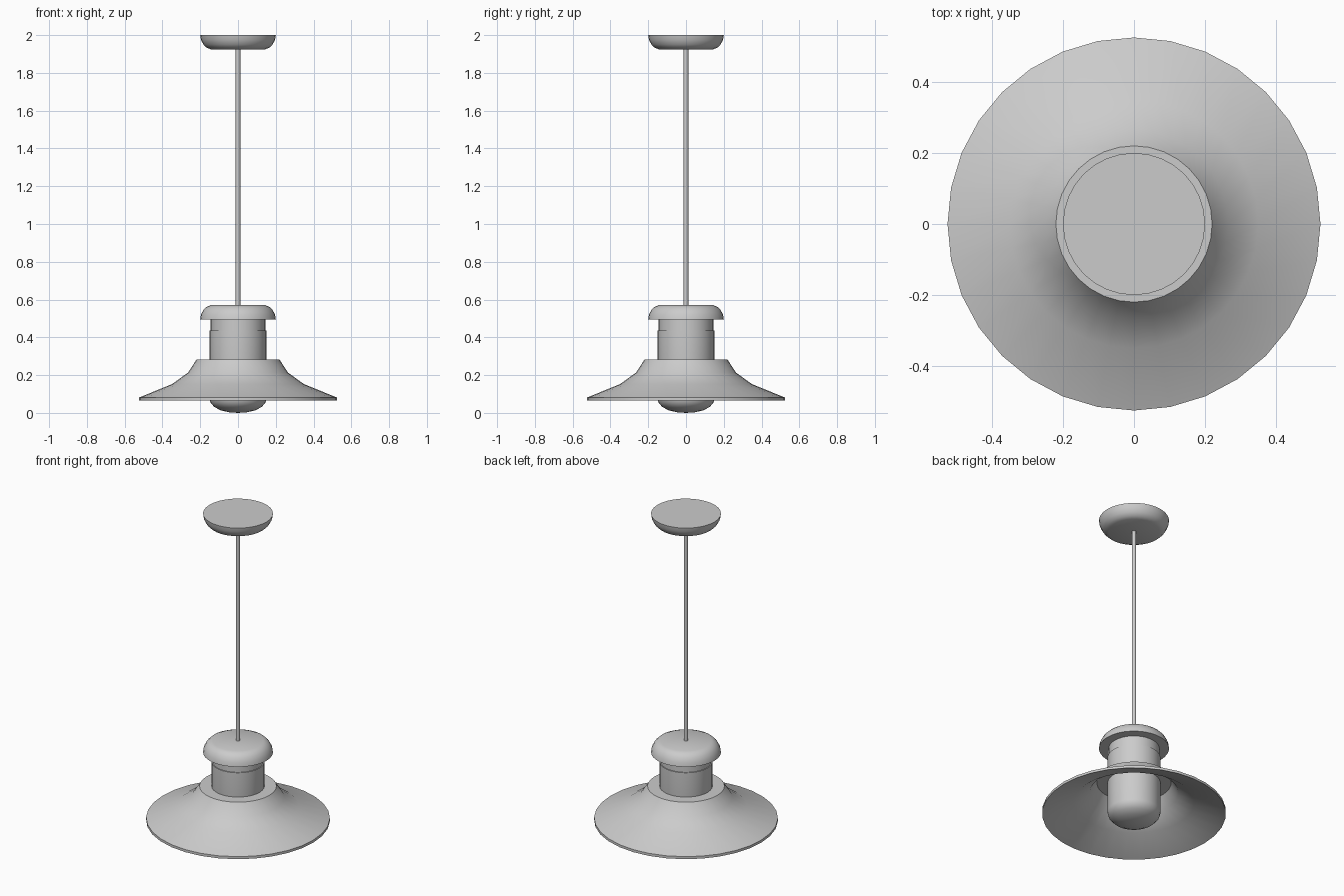
import bpy, bmesh, math

if "Cube" in bpy.data.objects:
    bpy.data.objects.remove(bpy.data.objects["Cube"])

SIDES = 32


def lathe(name, profile, closed=False, angle=35):
    """Revolve (radius, z) points around z; open profiles start and end on the axis."""
    bm = bmesh.new()
    rings = []
    for r, z in profile:
        if r == 0:
            rings.append([bm.verts.new((0, 0, z))] * SIDES)
        else:
            rings.append([bm.verts.new((r * math.cos(2 * math.pi * i / SIDES),
                                        r * math.sin(2 * math.pi * i / SIDES), z))
                          for i in range(SIDES)])
    pairs = list(zip(rings, rings[1:]))
    if closed:
        pairs.append((rings[-1], rings[0]))
    for a, b in pairs:
        for i in range(SIDES):
            j = (i + 1) % SIDES
            corners = list(dict.fromkeys((a[i], a[j], b[j], b[i])))
            bm.faces.new(corners)
    bmesh.ops.recalc_face_normals(bm, faces=bm.faces)
    mesh = bpy.data.meshes.new(name)
    bm.to_mesh(mesh)
    bm.free()
    ob = bpy.data.objects.new(name, mesh)
    bpy.context.collection.objects.link(ob)
    bpy.ops.object.select_all(action='DESELECT')
    ob.select_set(True)
    bpy.context.view_layer.objects.active = ob
    bpy.ops.object.shade_smooth_by_angle(angle=math.radians(angle))
    return ob


# rounded dish, used upright as the cap and upside down on the ceiling
dish = [(0, 0), (0.2, 0), (0.196, 0.025), (0.183, 0.05), (0.167, 0.066), (0.145, 0.075), (0, 0.075)]
lathe("ceiling_canopy", [(r, 2.0 - z) for r, z in dish])
lathe("fitting_cap", [(r, 0.495 + z) for r, z in dish])

# hanging rod
lathe("rod", [(0, 0.55), (0.012, 0.55), (0.012, 1.94), (0, 1.94)])

# neck between the cap and the bulb housing
lathe("neck", [(0, 0.42), (0.145, 0.42), (0.145, 0.5), (0, 0.5)])

# cylindrical lamp body with a rounded lower end
lathe("lamp_body", [(0, 0.435), (0.151, 0.435), (0.151, 0.075), (0.145, 0.053), (0.125, 0.031),
                    (0.09, 0.013), (0.045, 0.003), (0, 0)])

# flared shade, a thin closed shell
lathe("shade", [(0.148, 0.282), (0.22, 0.282), (0.265, 0.213), (0.35, 0.152), (0.525, 0.081),
                (0.525, 0.065), (0.344, 0.138), (0.254, 0.203), (0.212, 0.268), (0.148, 0.268)],
      closed=True)
